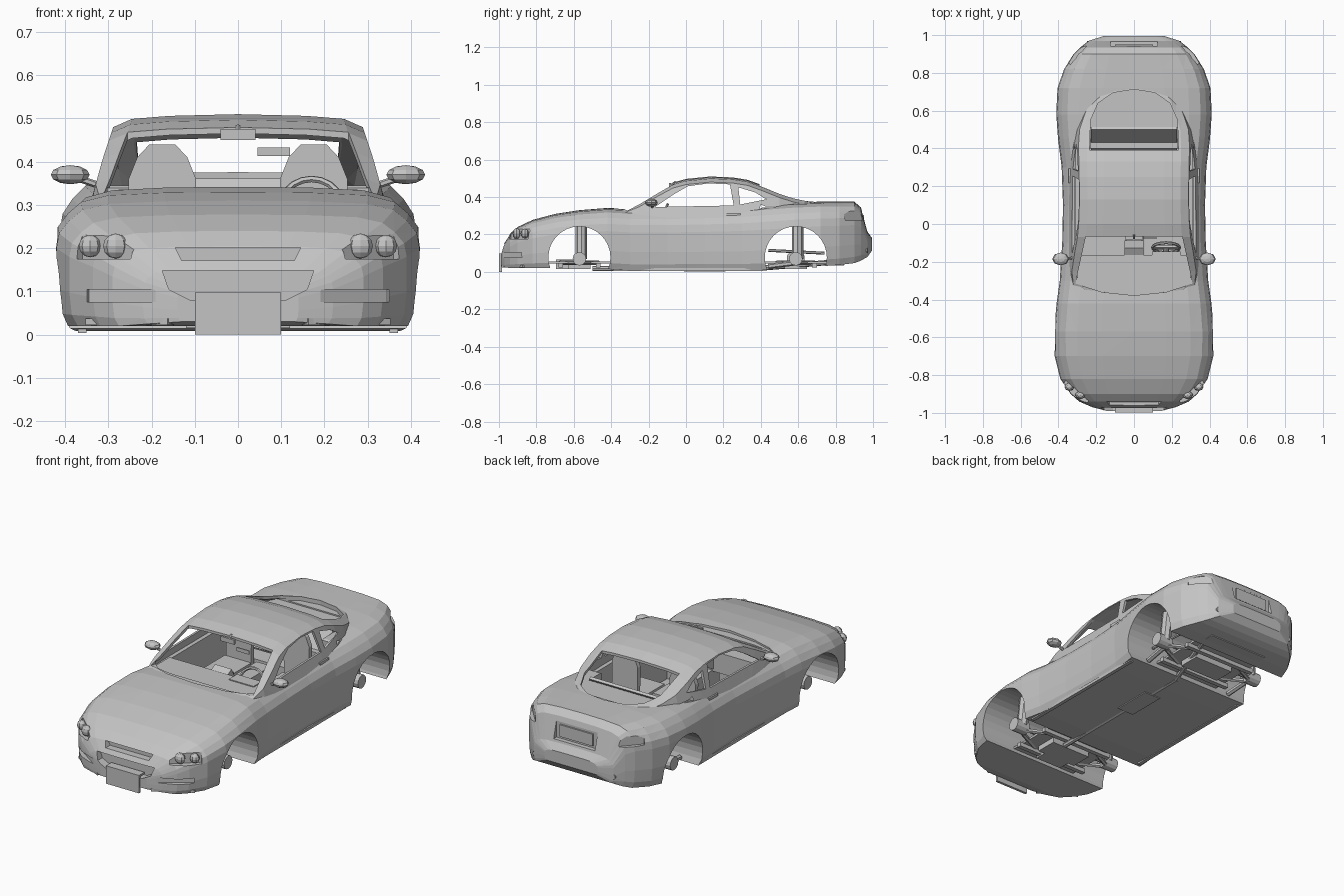
import bpy, bmesh, math
from mathutils import Vector, Matrix, Euler
from mathutils.bvhtree import BVHTree

if "Cube" in bpy.data.objects:
    bpy.data.objects.remove(bpy.data.objects["Cube"])

grey = bpy.data.materials.new("plain grey")
grey.diffuse_color = (0.55, 0.55, 0.55, 1)
grey.use_nodes = True
grey.node_tree.nodes["Principled BSDF"].inputs["Base Color"].default_value = grey.diffuse_color


def finish(name, bm):
    bmesh.ops.recalc_face_normals(bm, faces=bm.faces[:])
    me = bpy.data.meshes.new(name)
    bm.to_mesh(me)
    bm.free()
    me.materials.append(grey)
    ob = bpy.data.objects.new(name, me)
    bpy.context.collection.objects.link(ob)
    return ob


def loft(name, loops):
    bm = bmesh.new()
    rows = [[bm.verts.new(p) for p in lp] for lp in loops]
    n = len(rows[0])
    for a, b in zip(rows, rows[1:]):
        for i in range(n):
            j = (i + 1) % n
            bm.faces.new((a[i], a[j], b[j], b[i]))
    bm.faces.new(rows[0])
    bm.faces.new(rows[-1][::-1])
    bmesh.ops.recalc_face_normals(bm, faces=bm.faces[:])
    bmesh.ops.triangulate(bm, faces=bm.faces[:])
    return finish(name, bm)


def prism(name, pts, axis, lo, hi):
    put = {'x': lambda a, b, d: (d, a, b), 'y': lambda a, b, d: (a, d, b),
           'z': lambda a, b, d: (a, b, d)}[axis]
    return loft(name, [[put(a, b, d) for a, b in pts] for d in (lo, hi)])


def box(name, loc, size, rot=(0, 0, 0)):
    bm = bmesh.new()
    bmesh.ops.create_cube(bm, size=1)
    m = Matrix.Translation(loc) @ Euler(rot).to_matrix().to_4x4() @ Matrix.Diagonal((*size, 1))
    bmesh.ops.transform(bm, matrix=m, verts=bm.verts[:])
    return finish(name, bm)


def rod(name, p, q, r, sides=10):
    p, q = Vector(p), Vector(q)
    d = q - p
    bm = bmesh.new()
    bmesh.ops.create_cone(bm, cap_ends=True, segments=sides, radius1=r, radius2=r, depth=d.length)
    m = Matrix.Translation((p + q) / 2) @ d.to_track_quat('Z', 'Y').to_matrix().to_4x4()
    bmesh.ops.transform(bm, matrix=m, verts=bm.verts[:])
    return finish(name, bm)


def ball(name, loc, scale, u=10, v=7):
    bm = bmesh.new()
    bmesh.ops.create_uvsphere(bm, u_segments=u, v_segments=v, radius=1)
    m = Matrix.Translation(loc) @ Matrix.Diagonal((*scale, 1))
    bmesh.ops.transform(bm, matrix=m, verts=bm.verts[:])
    return finish(name, bm)


def mirrored(half):
    return half + [(-x, y, z) for x, y, z in half[::-1] if x > 1e-6]


def boolean(ob, other, op='DIFFERENCE'):
    mod = ob.modifiers.new("cut", 'BOOLEAN')
    mod.operation, mod.solver, mod.object = op, 'EXACT', other
    bpy.context.view_layer.objects.active = ob
    bpy.ops.object.modifier_apply(modifier=mod.name)
    bpy.data.objects.remove(other, do_unlink=True)


# lower body: y, half width, top height, bottom height
STATIONS = [(-.99, .14, .12, .03), (-.97, .22, .155, .025), (-.94, .29, .205, .02),
            (-.90, .335, .24, .02), (-.82, .39, .278, .02), (-.70, .42, .31, .02),
            (-.57, .423, .33, .02), (-.42, .41, .342, .015), (-.30, .393, .336, .008),
            (-.1, .38, .335, .008), (.1, .376, .34, .008), (.3, .383, .348, .008),
            (.45, .402, .36, .012), (.58, .412, .37, .02), (.72, .405, .375, .03),
            (.82, .37, .375, .037), (.9, .32, .375, .047), (.935, .285, .345, .06),
            (.97, .24, .215, .08), (.995, .16, .18, .115)]
SHAPE = [(0, 1), (.4, .995), (.71, .975), (.857, .925), (.93, .84), (.985, .74),
         (1, .62), (1, .3), (.985, .1), (.95, 0)]
body = loft("car_body", [mirrored([(w * a, y, b + (t - b) * f) for a, f in SHAPE])
                         for y, w, t, b in STATIONS])

# cabin: y, height, half width at the belt line
CABIN = [(-.40, .333, .27), (-.33, .346, .325), (-.25, .378, .345), (-.15, .435, .348),
         (-.07, .478, .348), (0, .497, .348), (.13, .51, .348), (.25, .505, .348),
         (.33, .492, .345), (.41, .463, .338), (.5, .427, .32), (.58, .402, .285),
         (.66, .385, .24), (.73, .373, .18)]


def cabin_loop(y, h, bx, zb):
    side = max(h - .03, zb + .005)
    e = bx - .33 * max(side - .30, 0)
    return mirrored([(0, y, h), (.55 * e, y, h - .004), (.85 * e, y, h - .011),
                     (e, y, side), (bx, y, zb)])


boolean(body, loft("cabin", [cabin_loop(y, h, b, .28) for y, h, b in CABIN]), 'UNION')

# hollow interior
boolean(body, loft("cabin_space", [cabin_loop(y, h - .014, b - .016, .3 if y < .4 else .345)
                                   for y, h, b in CABIN[1:-1]]))
boolean(body, box("foot_space", (0, .06, .185), (.62, .68, .31)))
boolean(body, box("rear_seat_space", (0, .45, .31), (.46, .122, .1)))

# window openings
boolean(body, prism("windscreen_cut", [(-.255, -.065), (.255, -.065), (.31, -.315), (.17, -.36),
                                       (0, -.378), (-.17, -.36), (-.31, -.315)], 'z', .327, .6))
boolean(body, prism("rear_window_cut", [(-.235, .392), (.235, .392), (.23, .55), (.19, .64),
                                        (.11, .695), (0, .712), (-.11, .695), (-.19, .64),
                                        (-.23, .55)], 'z', .352, .6))
boolean(body, prism("door_window_cut", [(-.165, .347), (-.07, .412), (.01, .458), (.12, .473),
                                        (.235, .468), (.255, .355)], 'x', -.6, .6))
boolean(body, prism("quarter_window_cut", [(.28, .452), (.37, .425), (.43, .388), (.29, .36)],
                    'x', -.6, .6))

# wheel arches
AXLES = (-.57, .587)
for y in AXLES:
    boolean(body, rod("arch_cut", (-.6, y, .077), (.6, y, .077), .166, 32))

# nose and tail recesses
boolean(body, prism("grille_cut", [(-.145, .202), (.145, .202), (.13, .172), (-.13, .172)],
                    'y', -1.1, -.92))
boolean(body, prism("intake_cut", [(-.175, .148), (.175, .148), (.16, .105), (.11, .08),
                                   (-.11, .08), (-.16, .105)], 'y', -1.1, -.945))
boolean(body, box("rear_plate_cut", (0, .967, .272), (.25, .05, .09)))
for s in (1, -1):
    boolean(body, box("vent_cut", (s * .275, -.938, .09), (.19, .03, .028), (0, 0, s * .6)))
    boolean(body, box("lamp_cut", (s * .315, -.9, .203), (.16, .045, .055), (0, 0, s * .73)))
    boolean(body, box("tail_lamp_cut", (s * .303, .9, .3), (.13, .022, .05), (0, 0, -s * .85)))

tree = BVHTree.FromPolygons([v.co for v in body.data.vertices],
                            [list(p.vertices) for p in body.data.polygons])


def side_x(y, z):
    hit = tree.ray_cast(Vector((1, y, z)), Vector((-1, 0, 0)))[0]
    return hit.x if hit else .36


# front and rear plates, grille bar
box("front_plate", (0, -.992, .049), (.2, .014, .098))
box("plate_shelf", (0, -.972, .093), (.2, .04, .01))
box("rear_plate", (0, .945, .272), (.2, .012, .065))

for s in (1, -1):
    # lamps
    ball("inner_headlamp", (s * .283, -.905, .205), (.029, .022, .029), 8, 6)
    ball("outer_headlamp", (s * .342, -.862, .205), (.026, .022, .026), 8, 6)
    # door mirror and handle
    ball("door_mirror", (s * .388, -.185, .37), (.045, .034, .022), 8, 6)
    rod("mirror_stalk", (s * .33, -.18, .348), (s * .37, -.183, .362), .008, 6)
    box("door_handle", (s * side_x(.255, .308), .255, .308), (.012, .075, .014))
    # front bumper lip and sill
    box("bumper_lip", (s * .25, -.918, .03), (.22, .03, .014), (0, 0, s * .53))
    box("sill", (s * .36, .01, .012), (.02, .8, .016))
    # twin exhaust tips
    for x in (.2, .235):
        rod("exhaust_tip", (s * x, .86, .115), (s * x, .97, .115), .015)
    # front seats
    box("seat_cushion", (s * .175, .15, .15), (.16, .2, .07))
    prism("seat_back", [(s * .175 + a, z) for a, z in
                        [(-.075, .14), (.075, .14), (.078, .36), (.058, .41), (.03, .44),
                         (-.03, .44), (-.058, .41), (-.078, .36)]], 'y', .255, .28)
    # hubs, struts and suspension arms
    for y in AXLES:
        rod("hub", (s * .26, y, .07), (s * .34, y, .07), .036, 12)
        rod("strut", (s * .29, y + .01, .07), (s * .27, y + .01, .25), .03, 8)
        rod("lower_arm_front", (s * .3, y, .05), (s * .1, y - .1, .05), .012, 6)
        rod("lower_arm_rear", (s * .3, y, .05), (s * .1, y + .1, .05), .012, 6)
        rod("drive_shaft", (s * .3, y, .07), (0, y, .07), .012, 8)
    rod("rear_trailing_arm", (s * .27, .44, .03), (s * .28, .6, .05), .014, 6)
    rod("rear_upper_arm", (s * .24, .44, .115), (s * .24, .74, .1), .008, 6)

# interior
box("dashboard", (0, -.25, .265), (.6, .17, .11))
box("dash_hood", (.17, -.18, .315), (.15, .07, .02))
box("centre_console", (0, .0, .14), (.09, .45, .15))
box("console_front", (0, -.16, .27), (.1, .12, .08), (.5, 0, 0))
rod("gear_lever", (0, -.06, .21), (0, -.05, .275), .009, 8)
box("rear_bench", (0, .34, .15), (.54, .1, .08))
box("rear_seat_back", (0, .45, .275), (.455, .015, .2), (-.6, 0, 0))
box("rear_view_mirror", (0, -.085, .463), (.082, .012, .025))
rod("mirror_stem", (0, -.078, .465), (0, -.055, .482), .006, 6)
box("visor_plate", (.083, -.075, .423), (.075, .006, .02))

# steering wheel
bm = bmesh.new()
R, r, N, M = .072, .008, 20, 6
ring = [[bm.verts.new(((R + r * math.cos(b)) * math.cos(a), (R + r * math.cos(b)) * math.sin(a),
                       r * math.sin(b))) for b in [k * math.tau / M for k in range(M)]]
        for a in [k * math.tau / N for k in range(N)]]
for i in range(N):
    for j in range(M):
        bm.faces.new((ring[i][j], ring[(i + 1) % N][j],
                      ring[(i + 1) % N][(j + 1) % M], ring[i][(j + 1) % M]))
wheel = finish("steering_wheel", bm)
wheel.location, wheel.rotation_euler = (.17, -.125, .293), (1.2, 0, 0)
box("steering_spoke", (.17, -.125, .293), (.14, .03, .01), (1.2, 0, 0))
rod("steering_column", (.17, -.125, .293), (.17, -.2, .26), .016, 8)

# underside
for y, n in zip(AXLES, ("front", "rear")):
    box(n + "_floor_pan", (0, y, .05), (.4, .34, .012))
    box(n + "_subframe", (0, y, .035), (.24, .12, .04))
    for d in (-.1, .1):
        box(n + "_cross_member", (0, y + d, .035), (.44, .025, .025))
box("engine_sump", (0, -.645, .04), (.16, .1, .05))
rod("differential", (-.05, .587, .07), (.05, .587, .07), .05, 10)
rod("front_exhaust_pipe", (.05, -.5, .018), (.05, .4, .018), .014, 8)
rod("rear_exhaust_pipe", (.05, .4, .02), (.16, .76, .05), .014, 8)
box("middle_silencer", (.05, .1, .017), (.1, .22, .028))
box("rear_silencer", (0, .8, .06), (.36, .09, .05))
